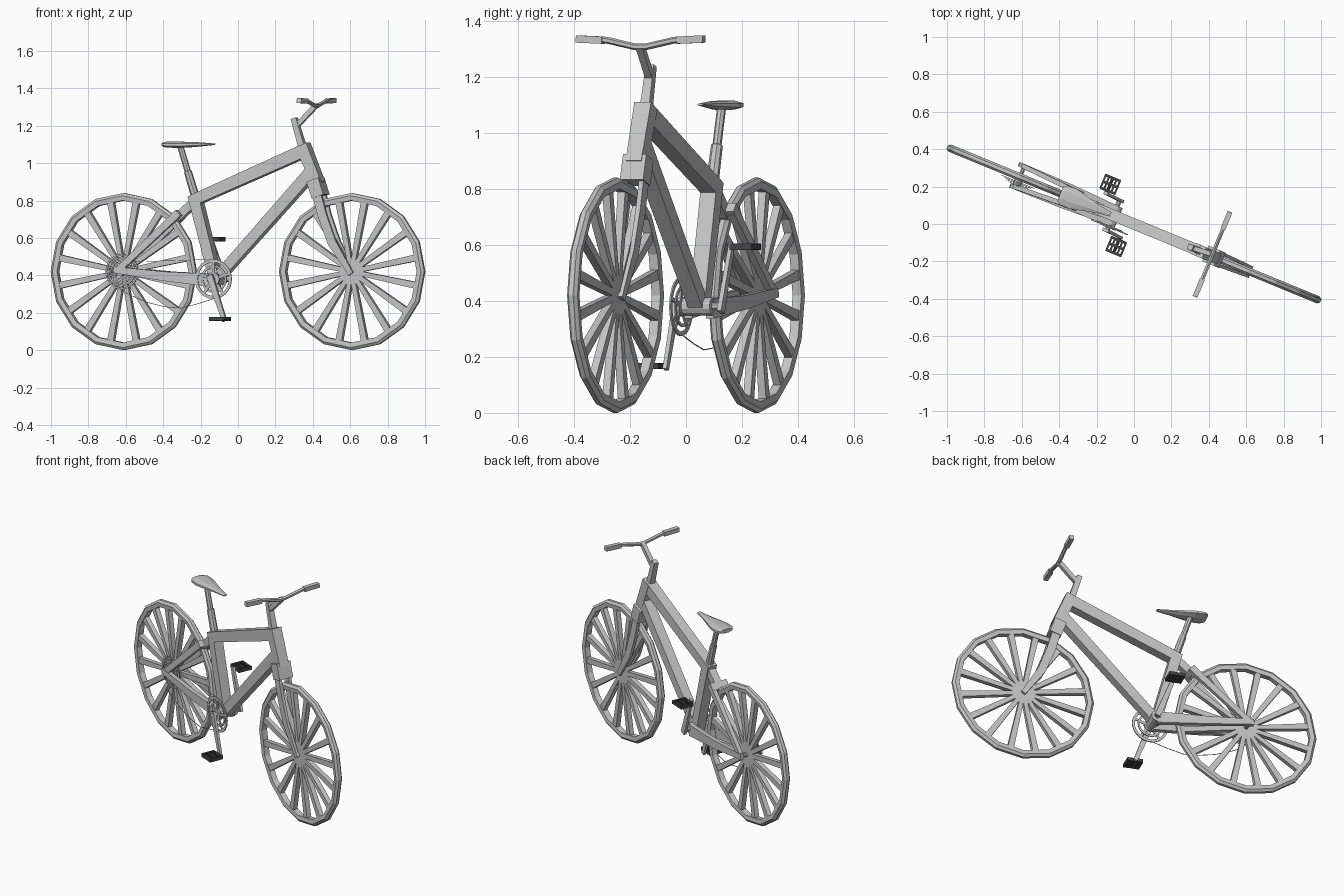
import bpy, bmesh, math
from mathutils import Vector, Matrix

HEADING = Matrix.Rotation(math.radians(-22.4), 4, 'Z')   # bike is turned on the ground


def material(name, v):
    m = bpy.data.materials.new(name)
    m.diffuse_color = (v, v, v, 1)
    return m


grey = material("light_grey", 0.56)
dark = material("dark_grey", 0.06)


def finish(name, bm, mat=grey):
    bmesh.ops.recalc_face_normals(bm, faces=bm.faces)
    me = bpy.data.meshes.new(name)
    bm.to_mesh(me)
    bm.free()
    me.materials.append(mat)
    ob = bpy.data.objects.new(name, me)
    bpy.context.collection.objects.link(ob)
    ob.matrix_world = HEADING


def loft(bm, stations, n=4, side=(0, 1, 0)):
    """Tube through (point, width along side, depth) stations."""
    pts = [Vector(s[0]) for s in stations]
    side = Vector(side)
    loops = []
    for i, (p, w, d) in enumerate(stations):
        t = (pts[min(i + 1, len(pts) - 1)] - pts[max(i - 1, 0)]).normalized()
        up = t.cross(side).normalized()
        s = up.cross(t).normalized()
        k = math.sqrt(2) if n == 4 else 1
        loop = []
        for j in range(n):
            a = 2 * math.pi * (j + 0.5) / n
            loop.append(bm.verts.new(pts[i] + s * (math.cos(a) * k * w / 2)
                                     + up * (math.sin(a) * k * d / 2)))
        loops.append(loop)
    for a, b in zip(loops, loops[1:]):
        for j in range(n):
            bm.faces.new((a[j], a[(j + 1) % n], b[(j + 1) % n], b[j]))
    bm.faces.new(loops[0])
    bm.faces.new(loops[-1])


def ring(bm, c, profile, n):
    """Closed (radius, offset) profile turned about the sideways axis."""
    loops = []
    for i in range(n):
        a = 2 * math.pi * i / n
        loops.append([bm.verts.new((c[0] + r * math.sin(a), c[1] + v, c[2] + r * math.cos(a)))
                      for r, v in profile])
    m = len(profile)
    for i in range(n):
        a, b = loops[i], loops[(i + 1) % n]
        for j in range(m):
            bm.faces.new((a[j], a[(j + 1) % m], b[(j + 1) % m], b[j]))


def flat_ring(bm, c, ro, ri, th, n):
    ring(bm, c, [(ro, th / 2), (ri, th / 2), (ri, -th / 2), (ro, -th / 2)], n)


def spokes(bm, c, r0, r1, w0, w1, th, n, phase=0.0):
    for i in range(n):
        a = 2 * math.pi * (i + phase) / n
        d = Vector((math.sin(a), 0, math.cos(a)))
        loft(bm, [(Vector(c) + d * r0, th, w0), (Vector(c) + d * r1, th, w1)])


def axle(bm, u, z, v0, v1, r, n=12):
    loft(bm, [((u, v0, z), 2 * r, 2 * r), ((u, v1, z), 2 * r, 2 * r)], n, (1, 0, 0))


def tube(name, *stations, n=4, side=(0, 1, 0)):
    bm = bmesh.new()
    loft(bm, stations, n, side)
    finish(name, bm)


# Wheels: faceted rim, blade spokes, hub
HUB_Z = 0.42
for name, u, half_axle in (("rear_wheel", -0.66, 0.07), ("front_wheel", 0.66, 0.03)):
    c = (u, 0, HUB_Z)
    bm = bmesh.new()
    ring(bm, c, [(0.42, 0.009), (0.406, 0.02), (0.38, 0.017),
                 (0.38, -0.017), (0.406, -0.02), (0.42, -0.009)], 16)
    finish(name + "_rim", bm)
    bm = bmesh.new()
    spokes(bm, c, 0.01, 0.384, 0.024, 0.036, 0.028, 16, 0.5)
    axle(bm, u, HUB_Z, -half_axle, half_axle, 0.012, 8)
    finish(name + "_spokes", bm)

# Main frame
tube("head_tube", ((0.376, 0, 1.097), 0.065, 0.065), ((0.465, 0, 0.89), 0.06, 0.06))
tube("top_tube", ((-0.255, 0, 0.80), 0.06, 0.06), ((0.385, 0, 1.065), 0.06, 0.07))
tube("down_tube", ((-0.13, 0, 0.37), 0.055, 0.055), ((0.43, 0, 0.955), 0.06, 0.065))
tube("seat_tube", ((-0.25, 0, 0.83), 0.06, 0.062), ((-0.125, 0, 0.37), 0.06, 0.056))
bm = bmesh.new()
axle(bm, -0.12, 0.38, -0.055, 0.055, 0.033)
axle(bm, -0.12, 0.38, -0.097, 0.097, 0.014, 8)
finish("bottom_bracket", bm)

# Rear triangle
tube("stay_neck", ((-0.235, 0, 0.805), 0.045, 0.045), ((-0.345, 0, 0.71), 0.045, 0.045))
tube("stay_bridge", ((-0.325, 0, 0.735), 0.11, 0.04), ((-0.36, 0, 0.704), 0.11, 0.04))
for s, tag in ((-1, "right"), (1, "left")):
    tube("seat_stay_" + tag, ((-0.34, s * 0.042, 0.72), 0.026, 0.04),
         ((-0.665, s * 0.06, 0.43), 0.024, 0.034))
    tube("chain_stay_" + tag, ((-0.69, s * 0.062, 0.43), 0.024, 0.034),
         ((-0.4, s * 0.056, 0.395), 0.028, 0.05),
         ((-0.12, s * 0.042, 0.372), 0.03, 0.07))

# Fork
tube("fork_crown", ((0.447, 0, 0.912), 0.09, 0.072), ((0.478, 0, 0.822), 0.09, 0.07))
for s, tag in ((-1, "right"), (1, "left")):
    tube("fork_blade_" + tag, ((0.463, s * 0.032, 0.86), 0.018, 0.05),
         ((0.502, s * 0.031, 0.72), 0.018, 0.05),
         ((0.557, s * 0.03, 0.575), 0.016, 0.048),
         ((0.665, s * 0.026, 0.408), 0.014, 0.028))

# Steering: post, stem, handlebar and grips
tube("steering_post", ((0.372, 0, 1.09), 0.036, 0.036), ((0.325, 0, 1.24), 0.03, 0.03))
tube("stem", ((0.336, 0, 1.195), 0.026, 0.026), ((0.448, 0.008, 1.308), 0.026, 0.026))
BAR = (0.45, 0.01)
tube("handlebar", *[((BAR[0], BAR[1] + v, z), 0.024, 0.024) for v, z in
                    ((-0.23, 1.335), (-0.13, 1.331), (-0.02, 1.307),
                     (0.02, 1.307), (0.13, 1.331), (0.23, 1.335))], n=6, side=(1, 0, 0))
for s, tag in ((-1, "right"), (1, "left")):
    tube("grip_" + tag, ((BAR[0], BAR[1] + s * 0.145, 1.331), 0.027, 0.026),
         ((BAR[0], BAR[1] + s * 0.245, 1.335), 0.027, 0.026), side=(1, 0, 0))

# Seat post and saddle
tube("seat_post", ((-0.24, 0, 0.80), 0.046, 0.046), ((-0.29, 0, 0.955), 0.042, 0.042),
     ((-0.291, 0, 0.958), 0.032, 0.034), ((-0.335, 0, 1.095), 0.032, 0.034), n=8)
tube("saddle", ((-0.426, 0, 1.099), 0.09, 0.026), ((-0.405, 0, 1.099), 0.12, 0.034),
     ((-0.35, 0, 1.098), 0.122, 0.036), ((-0.28, 0, 1.099), 0.085, 0.032),
     ((-0.21, 0, 1.1), 0.05, 0.022), ((-0.135, 0, 1.101), 0.026, 0.008), n=8)

# Drivetrain: chainrings, sprocket stack, chain
bm = bmesh.new()
c = (-0.115, -0.066, 0.38)
flat_ring(bm, c, 0.106, 0.09, 0.006, 28)
flat_ring(bm, (c[0], -0.06, c[2]), 0.074, 0.062, 0.005, 24)
flat_ring(bm, c, 0.035, 0.012, 0.012, 16)
spokes(bm, c, 0.02, 0.092, 0.018, 0.013, 0.006, 5)
finish("chainring", bm)

bm = bmesh.new()
for i, r in enumerate((0.095, 0.079, 0.063, 0.047)):
    c = (-0.66, -0.028 - i * 0.006, HUB_Z)
    flat_ring(bm, c, r, r - 0.009, 0.003, 20)
    spokes(bm, c, 0.02, r - 0.005, 0.006, 0.006, 0.003, 6)
axle(bm, -0.66, HUB_Z, -0.05, -0.02, 0.024)
finish("sprocket_stack", bm)

tube("chain", *[((u, -0.058, z), 0.003, 0.003) for u, z in
                ((-0.66, 0.325), (-0.6, 0.295), (-0.5, 0.255), (-0.4, 0.232),
                 (-0.31, 0.225), (-0.22, 0.245), (-0.12, 0.274))])
tube("chain_upper", ((-0.66, -0.05, 0.47), 0.002, 0.002), ((-0.13, -0.066, 0.485), 0.002, 0.002))

# Cranks and dark cage pedals
for s, tag in ((-1, "right"), (1, "left")):
    pu, pz = -0.12 - s * 0.078, 0.38 + s * 0.213
    tube("crank_" + tag, ((-0.12 + s * 0.008, s * 0.088, 0.38 - s * 0.02), 0.017, 0.036),
         ((pu - s * 0.004, s * 0.094, pz + s * 0.012), 0.015, 0.024))
    bm = bmesh.new()
    axle(bm, pu, pz, s * 0.09, s * 0.185, 0.009, 8)
    for du in (-0.041, -0.021, 0.021, 0.041):
        loft(bm, [((pu + du, s * 0.105, pz), 0.01, 0.022),
                  ((pu + du, s * 0.19, pz), 0.01, 0.022)], 4, (1, 0, 0))
    for v in (0.111, 0.147, 0.184):
        loft(bm, [((pu - 0.041, s * v, pz), 0.014, 0.018),
                  ((pu + 0.041, s * v, pz), 0.014, 0.018)])
    finish("pedal_" + tag, bm, dark)
